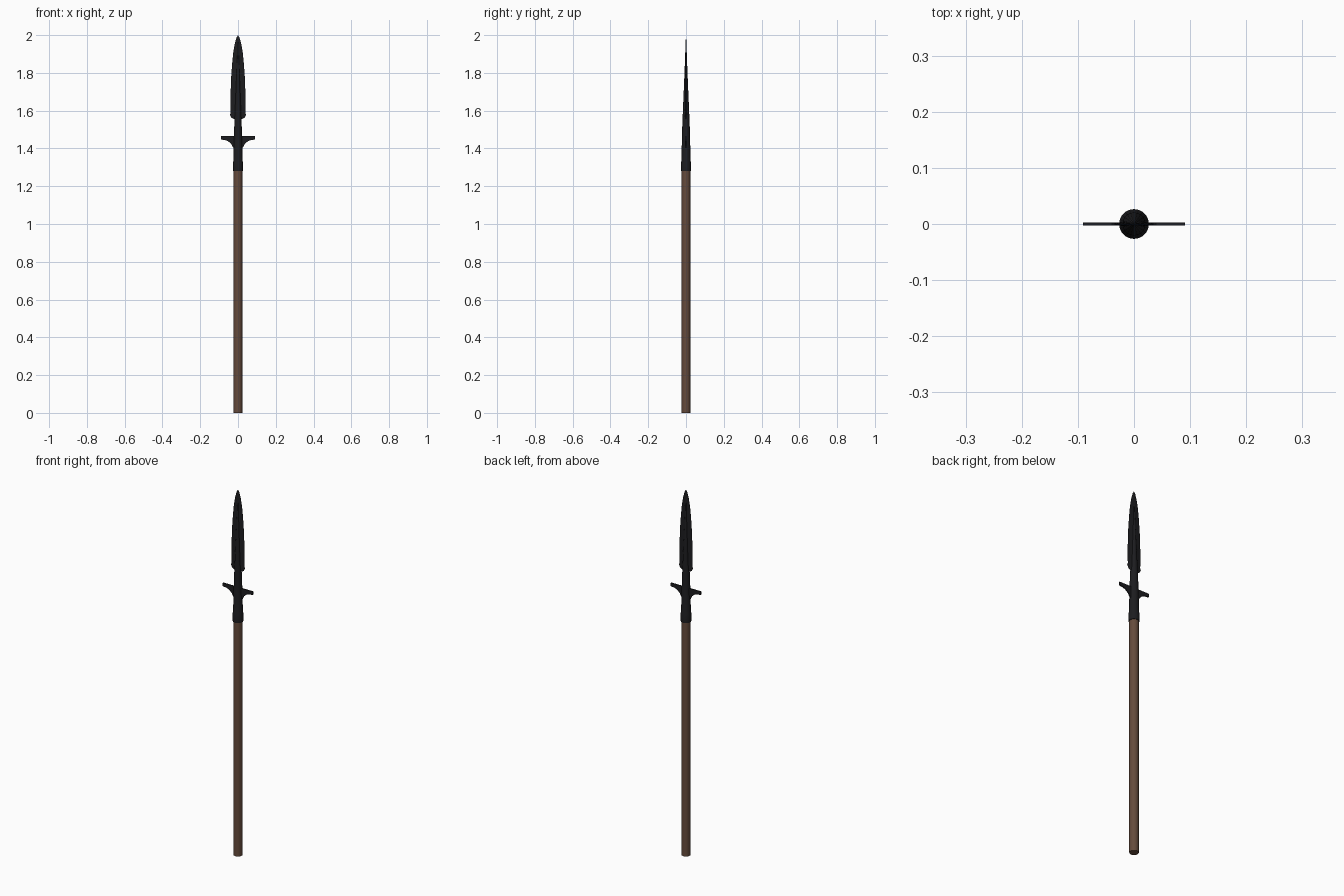
import bpy, bmesh, math

if "Cube" in bpy.data.objects:
    bpy.data.objects.remove(bpy.data.objects["Cube"])


def material(name, color):
    m = bpy.data.materials.new(name)
    m.diffuse_color = (*color, 1)
    m.use_nodes = True
    m.node_tree.nodes["Principled BSDF"].inputs["Base Color"].default_value = m.diffuse_color
    return m


iron = material("dark_iron", (0.012, 0.012, 0.014))
wood = material("brown_wood", (0.13, 0.07, 0.045))


def finish(bm, name, mat, smooth=True):
    bmesh.ops.recalc_face_normals(bm, faces=bm.faces)
    mesh = bpy.data.meshes.new(name)
    bm.to_mesh(mesh)
    bm.free()
    mesh.materials.append(mat)
    ob = bpy.data.objects.new(name, mesh)
    bpy.context.collection.objects.link(ob)
    bpy.ops.object.select_all(action='DESELECT')
    ob.select_set(True)
    bpy.context.view_layer.objects.active = ob
    if smooth:
        bpy.ops.object.shade_smooth_by_angle(angle=math.radians(35))
    return ob


def lathe(name, profile, mat, sides=20):
    """Stack of capped rings from (radius, z) pairs."""
    bm = bmesh.new()
    rings = [[bm.verts.new((r * math.cos(math.tau * i / sides),
                            r * math.sin(math.tau * i / sides), z))
              for i in range(sides)] for r, z in profile]
    for a, b in zip(rings, rings[1:]):
        for i in range(sides):
            j = (i + 1) % sides
            bm.faces.new((a[i], a[j], b[j], b[i]))
    bm.faces.new(rings[0])
    bm.faces.new(rings[-1])
    return finish(bm, name, mat)


# Wooden pole
lathe("shaft", [(0.023, 0), (0.023, 1.29)], wood)

# Socket with a collar, running on as the tapering midrib of the blade
lathe("socket_and_midrib", [(0.0265, 1.28), (0.0265, 1.325), (0.0245, 1.332),
                            (0.0205, 1.5), (0.0165, 1.6), (0.008, 1.8),
                            (0.0035, 1.92), (0.0008, 1.992)], iron)

# Leaf blade: diamond cross-section, (half width, z) outline
outline = [(0.020, 1.555), (0.034, 1.562), (0.043, 1.578), (0.0385, 1.59),
           (0.0405, 1.62), (0.039, 1.70), (0.036, 1.78), (0.031, 1.85),
           (0.025, 1.91), (0.017, 1.955), (0.008, 1.987)]
bm = bmesh.new()
rings = []
for w, z in outline:
    t = 0.006 * (2.0 - z) / 0.44 + 0.001
    rings.append([bm.verts.new(p) for p in
                  ((w, 0, z), (0, t, z), (-w, 0, z), (0, -t, z))])
tip = bm.verts.new((0, 0, 2.0))
for a, b in zip(rings, rings[1:]):
    for i in range(4):
        j = (i + 1) % 4
        bm.faces.new((a[i], a[j], b[j], b[i]))
for i in range(4):
    bm.faces.new((rings[-1][i], rings[-1][(i + 1) % 4], tip))
bm.faces.new(rings[0])
finish(bm, "blade", iron, smooth=False)

# Pair of side lugs: flat plate with a curved underside
lug = [(0.0, 1.465), (0.091, 1.465), (0.091, 1.447), (0.07, 1.445),
       (0.052, 1.438), (0.036, 1.424), (0.024, 1.402), (0.0, 1.402)]
for side, name in ((1, "lug_right"), (-1, "lug_left")):
    bm = bmesh.new()
    face = bm.faces.new([bm.verts.new((side * x, -0.003, z)) for x, z in lug])
    ext = bmesh.ops.extrude_face_region(bm, geom=[face])
    verts = [v for v in ext["geom"] if isinstance(v, bmesh.types.BMVert)]
    bmesh.ops.translate(bm, verts=verts, vec=(0, 0.006, 0))
    finish(bm, name, iron, smooth=False)
